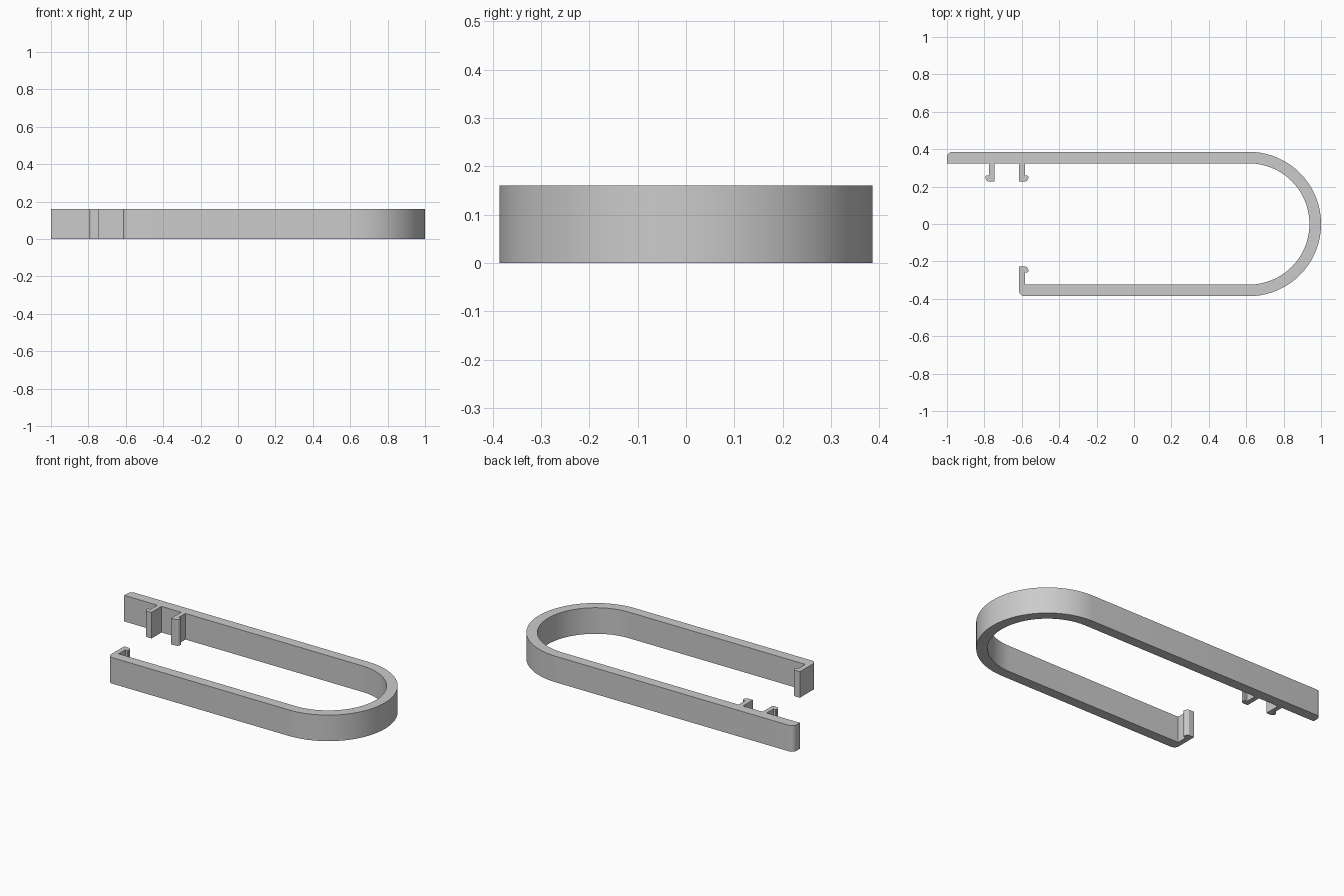
import bpy, bmesh
from math import cos, sin, pi, radians

cube = bpy.data.objects.get("Cube")
if cube:
    bpy.data.objects.remove(cube)

HEIGHT = 0.16
R_OUT, R_IN = 0.386, 0.324      # outer and inner radius of the bend
BEND_X = 1 - R_OUT
TIP = 0.227                     # how far the hooks reach towards the middle

grey = bpy.data.materials.new("grey plastic")
grey.use_nodes = True
colour = (0.6, 0.6, 0.6, 1)
grey.diffuse_color = colour
grey.node_tree.nodes["Principled BSDF"].inputs["Base Color"].default_value = colour


def arc(cx, cy, r, start, end, steps):
    """Points on an arc, angles in degrees."""
    angles = [radians(start + (end - start) * i / steps) for i in range(steps + 1)]
    return [(cx + r * cos(a), cy + r * sin(a)) for a in angles]


def hook(back, front, side, facing):
    """Hook outline from barb root to stem back; side is the arm's y sign,
    facing the x direction of the barb."""
    barb = [(0, 0.032), (0.014, 0.032), (0.019, 0.027), (0.019, 0.016),
            (0.014, 0.006), (0.004, 0)]
    points = [(front + facing * dx, side * (TIP + dy)) for dx, dy in barb]
    return points + [(back, side * TIP)]


# Clip outline: lower arm, outer bend, upper arm, then back along the inside
outline = arc(-0.585, -R_OUT + 0.03, 0.03, 180, 270, 6)
outline += arc(BEND_X, 0, R_OUT, -90, 90, 64)
outline += arc(-0.97, R_OUT - 0.03, 0.03, 90, 180, 6)
outline += [(-1, R_IN)]

# Outer upper hook: barb points to -x
outline += [(-0.775, R_IN)] + hook(-0.747, -0.775, 1, -1) + [(-0.747, R_IN)]
# Inner upper hook: barb points to +x
outline += [(-0.614, R_IN)] + hook(-0.614, -0.584, 1, 1)[::-1] + [(-0.584, R_IN)]

# Inner bend and the hook closing the lower arm
outline += arc(BEND_X, 0, R_IN, 90, -90, 64)
outline += [(-0.584, -R_IN)] + hook(-0.615, -0.584, -1, 1)

# Extrude the outline into the solid clip
bm = bmesh.new()
base = bm.faces.new([bm.verts.new((x, y, 0)) for x, y in outline])
top = bmesh.ops.extrude_face_region(bm, geom=[base], use_keep_orig=True)
bmesh.ops.translate(bm, vec=(0, 0, HEIGHT),
                    verts=[v for v in top["geom"] if isinstance(v, bmesh.types.BMVert)])
bmesh.ops.recalc_face_normals(bm, faces=bm.faces)
caps = [f for f in bm.faces if len(f.verts) > 4]
bmesh.ops.triangulate(bm, faces=caps, ngon_method='EAR_CLIP')
mesh = bpy.data.meshes.new("clip")
bm.to_mesh(mesh)
bm.free()
mesh.materials.append(grey)

clip = bpy.data.objects.new("bag_clip", mesh)
bpy.context.collection.objects.link(clip)
bpy.ops.object.select_all(action='DESELECT')
clip.select_set(True)
bpy.context.view_layer.objects.active = clip
bpy.ops.object.shade_smooth_by_angle(angle=radians(25))
